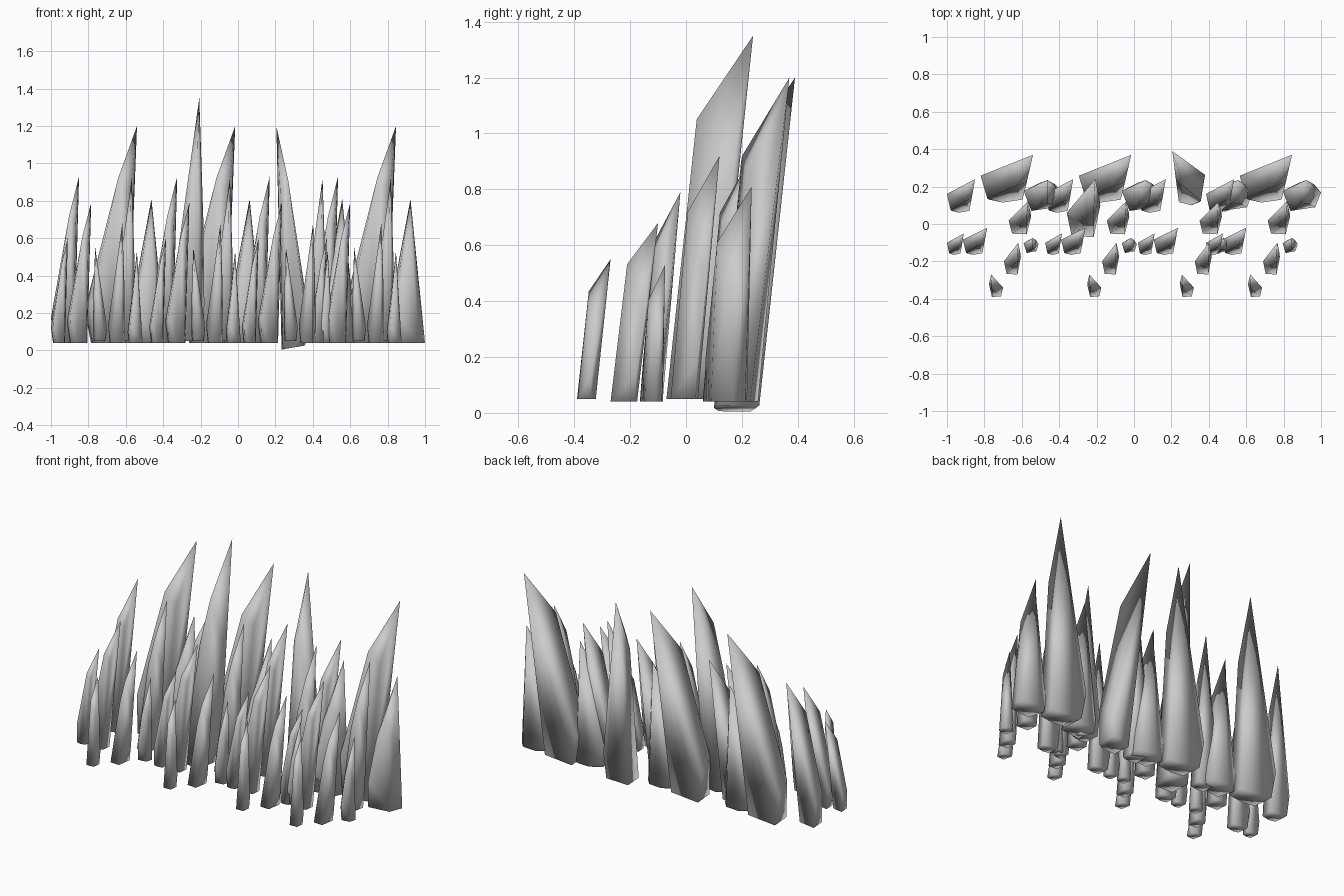
import bpy, bmesh

if "Cube" in bpy.data.objects:
    bpy.data.objects.remove(bpy.data.objects["Cube"])

# Shard shapes in unit coordinates (across, depth, height); hulled into faceted spikes
SLANT = [(.12, .56, 0), (.16, .06, 0), (.42, 0, 0), (.8, .06, 0), (.84, .45, 0),    # base
         (0, .56, .15), (.13, .08, .2),                                          # low bulge
         (.44, .36, .5), (.64, .34, .76), (.88, .42, .7),                        # shoulders
         (1, 1, 1)]                                                              # tip
UPRIGHT = [(.1, .42, 0), (.15, .02, 0), (.8, 0, 0), (.95, .5, 0), (.5, .56, 0),
           (0, .42, .15), (1, .55, .15),
           (.40, .36, .55), (.80, .35, .77), (.97, .68, .5),
           (.85, 1, 1)]
BROAD = [(.05, .65, 0), (.2, .02, 0), (.85, .12, 0), (1, .6, 0), (.82, .86, 0), (.4, .9, 0),
         (0, .65, .12), (.2, 0, .2),
         (.36, .22, .55), (.62, .25, .74), (.8, .45, .5),
         (.62, 1, 1)]


def shard(name, shape, x0, x1, y0, y1, top, base=.045, flip=False, tilt=0):
    bm = bmesh.new()
    for u, v, w in shape:
        u = 1 - u if flip else u
        z = base + w * (top - base)
        if w == 0:
            z += tilt * u
        bm.verts.new((x0 + u * (x1 - x0), y0 + v * (y1 - y0), z))
    bmesh.ops.convex_hull(bm, input=bm.verts[:])
    loose = [v for v in bm.verts if not v.link_faces]
    bmesh.ops.delete(bm, geom=loose, context='VERTS')
    bmesh.ops.recalc_face_normals(bm, faces=bm.faces[:])
    for f in bm.faces:
        f.smooth = True
    me = bpy.data.meshes.new(name)
    bm.to_mesh(me)
    bm.free()
    bpy.context.collection.objects.link(bpy.data.objects.new(name, me))


# One cluster of shards, repeated along x
cluster = [
    ("back_shard", SLANT, -1.0, -.85, .06, .24, .93, .04, False),
    ("middle_shard", SLANT, -.915, -.785, -.165, -.02, .79, .04, False),
    ("short_shard", SLANT, -1.0, -.91, -.165, -.05, .60, .04, False),
    ("centre_shard", UPRIGHT, -.67, -.55, -.055, .12, .92, .05, False),
    ("front_shard", UPRIGHT, -.695, -.605, -.27, -.10, .68, .04, False),
    ("wide_shard", BROAD, -.59, -.385, .07, .235, .81, .04, False),
    ("foremost_shard", UPRIGHT, -.775, -.70, -.39, -.27, .55, .05, True),
    ("tiny_shard", BROAD, -.59, -.51, -.155, -.075, .53, .04, False),
]
for i, dx in enumerate((0, .525, 1.02, 1.385)):
    for name, shape, x0, x1, *rest in cluster:
        shard(f"{name}_{i + 1}", shape, x0 + dx, x1 + dx, *rest)
    # large rear shard; the third one is turned the other way and tilted
    if i == 2:
        shard("large_turned_shard", SLANT, .205, .38, .10, .39, 1.2, 0, True, .03)
    else:
        shard(f"large_shard_{i + 1}", SLANT, -.82 + dx, -.54 + dx, .115, .37, 1.2, .04)

# Tallest single shard
shard("tallest_shard", UPRIGHT, -.36, -.18, -.07, .24, 1.35, .05)
